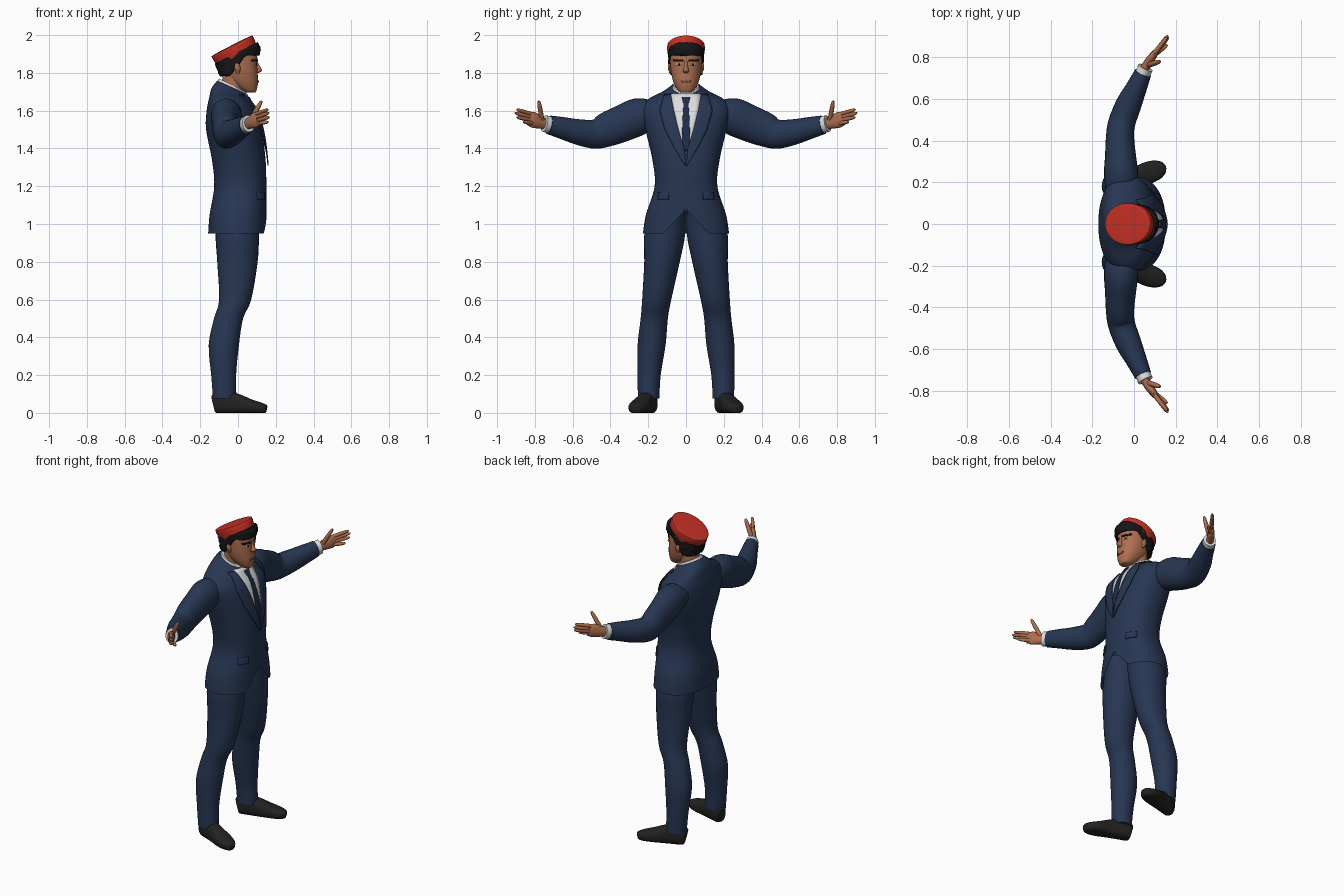
import bpy, bmesh, math, random
from mathutils import Vector, Matrix
from mathutils.bvhtree import BVHTree

random.seed(4)
if "Cube" in bpy.data.objects:
    bpy.data.objects.remove(bpy.data.objects["Cube"])


def material(name, rgb):
    m = bpy.data.materials.new(name)
    m.use_nodes = True
    m.diffuse_color = (*rgb, 1)
    m.node_tree.nodes["Principled BSDF"].inputs["Base Color"].default_value = (*rgb, 1)
    return m


SUIT = material("navy cloth", (0.02, 0.037, 0.085))
TIE = material("dark navy silk", (0.014, 0.026, 0.065))
SHIRT = material("white cotton", (0.72, 0.72, 0.74))
SKIN = material("tan skin", (0.42, 0.16, 0.08))
LIP = material("lip brown", (0.26, 0.085, 0.05))
HAIR = material("black hair", (0.008, 0.008, 0.009))
HAT = material("red felt", (0.56, 0.03, 0.018))
SHOE = material("black leather", (0.017, 0.016, 0.015))


def finish(name, bm, mat):
    bmesh.ops.remove_doubles(bm, verts=bm.verts, dist=0.00005)
    bmesh.ops.recalc_face_normals(bm, faces=bm.faces)
    me = bpy.data.meshes.new(name)
    bm.to_mesh(me)
    bm.free()
    me.materials.append(mat)
    ob = bpy.data.objects.new(name, me)
    bpy.context.collection.objects.link(ob)
    bpy.ops.object.select_all(action="DESELECT")
    ob.select_set(True)
    bpy.context.view_layer.objects.active = ob
    bpy.ops.object.shade_smooth_by_angle(angle=math.radians(50))
    return ob


def smooth_rows(rows, steps):
    """Catmull-Rom interpolation between section rows."""
    rows = [tuple(r) + (0,) * (6 - len(r)) for r in rows]
    out = []
    for i in range(len(rows) - 1):
        p = [rows[max(0, min(len(rows) - 1, i + k))] for k in (-1, 0, 1, 2)]
        for s in range(steps):
            t = s / steps
            out.append([b + t / 2 * (c - a + t * (2*a - 5*b + 4*c - d + t * (3*(b - c) + d - a)))
                        for a, b, c, d in zip(*p)])
    return out + [list(rows[-1])]


def loft(name, rows, mat, path=False, power=2.0, sides=24, steps=4, fix=None, caps=(True, True)):
    """Rows are x, y, z, half size, half size, tilt; rings lie flat or follow the path."""
    rows = smooth_rows(rows, steps)
    bm = bmesh.new()
    rings = []
    for i, (x, y, z, a, b, tilt) in enumerate(rows):
        u, v = Vector((1, 0, tilt)), Vector((0, 1, 0))
        if path:
            t = Vector(rows[min(i + 1, len(rows) - 1)][:3]) - Vector(rows[max(i - 1, 0)][:3])
            u = t.cross(Vector((0, 0, 1))).normalized()
            v = u.cross(t).normalized()
        ring = []
        for k in range(sides):
            c, s = math.cos(math.tau * k / sides), math.sin(math.tau * k / sides)
            c, s = (math.copysign(abs(w) ** (2 / power), w) for w in (c, s))
            co = Vector((x, y, z)) + u * a * c + v * b * s
            ring.append(bm.verts.new(fix(co) if fix else co))
        rings.append(ring)
    for r, q in zip(rings, rings[1:]):
        for k in range(sides):
            n = (k + 1) % sides
            bm.faces.new((r[k], r[n], q[n], q[k]))
    for on, ring in zip(caps, (rings[0], rings[-1])):
        if on:
            bm.faces.new(ring)
    return finish(name, bm, mat)


def plate(name, rows, mat, target, lift):
    """Thin sheet laid on the front of a target; rows are z, y start, y end."""
    tree = BVHTree.FromPolygons([v.co for v in target.data.vertices],
                                [p.vertices for p in target.data.polygons])
    bm = bmesh.new()
    grid, x = [], 0.05
    for r, q in zip(rows, rows[1:]):
        for s in range(6 if q is rows[-1] else 5):
            z, y0, y1 = (m + (n - m) * s / 5 for m, n in zip(r, q))
            line = []
            for k in range(7):
                y = y0 + (y1 - y0) * k / 6
                hit = tree.ray_cast(Vector((1, y, z)), Vector((-1, 0, 0)))[0]
                x = hit.x if hit else x
                line.append(bm.verts.new((x + lift, y, z)))
            grid.append(line)
    for r, q in zip(grid, grid[1:]):
        for k in range(6):
            bm.faces.new((r[k], r[k + 1], q[k + 1], q[k]))
    ob = finish(name, bm, mat)
    mod = ob.modifiers.new("thickness", "SOLIDIFY")
    mod.thickness, mod.offset = 0.006, 0
    return ob


# Jacket body with a cutaway front hem
def hem(co):
    if co.x > 0 and co.z < 1.1:
        co.z = max(co.z, 1.08 - 1.1 * abs(co.y))
    return co


jacket = loft("jacket", [
    (-.003, 0, .95, .155, .228), (0, 0, 1.05, .15, .212), (.012, 0, 1.2, .138, .166),
    (.004, 0, 1.34, .142, .178), (-.022, 0, 1.5, .147, .215), (-.036, 0, 1.6, .13, .236),
    (-.045, 0, 1.66, .107, .2, -.1), (-.045, 0, 1.695, .095, .125, -.25),
    (-.035, 0, 1.725, .075, .075, -.45)],
    SUIT, power=2.3, sides=64, steps=6, fix=hem, caps=(False, True))

# Shirt front, tie, and neck
plate("shirt_front", [(1.69, -.08, .08), (1.6, -.066, .066), (1.5, -.042, .042), (1.41, -.012, .012)],
      SHIRT, jacket, .004)
plate("tie", [(1.672, -.022, .022), (1.635, -.013, .013), (1.56, -.018, .018),
              (1.45, -.022, .022), (1.39, -.014, .014)], TIE, jacket, .009)
loft("collar", [(-.032, 0, 1.69, .088, .086, -.5), (-.03, 0, 1.735, .07, .068, -.5)], SHIRT)
loft("neck", [(-.04, 0, 1.64, .055, .055), (-.02, 0, 1.78, .062, .062)], SKIN)


# Head, trimmed to sit under the hat
def under_hat(co):
    co.z = min(co.z, 1.91 + .5 * co.x)
    return co


def hairline(co):
    co += Vector([random.uniform(-.004, .004) for _ in range(3)])
    co.z = max(co.z, min(1.895, max(1.785, 1.84 + 1.3 * co.x)) + random.uniform(-.005, .005))
    return under_hat(co)


head = loft("head", [
    (.065, 0, 1.695, .025, .028), (.055, 0, 1.71, .044, .045), (.03, 0, 1.75, .076, .066),
    (.012, 0, 1.8, .092, .079), (.002, 0, 1.85, .1, .084), (-.003, 0, 1.9, .103, .084),
    (0, 0, 1.96, .08, .07)], SKIN, sides=32, power=2.2, fix=under_hat)
loft("hair", [
    (-.045, 0, 1.78, .05, .07), (-.03, 0, 1.8, .073, .088), (-.013, 0, 1.85, .107, .092),
    (-.004, 0, 1.9, .118, .094), (-.002, 0, 1.94, .118, .094), (0, 0, 1.97, .1, .085)],
    HAIR, sides=40, power=2.2, fix=hairline)
loft("nose", [(.093, 0, 1.865, .008, .008), (.103, 0, 1.83, .016, .011),
              (.108, 0, 1.812, .019, .016), (.1, 0, 1.8, .01, .012)], SKIN, sides=12)
plate("mouth", [(1.761, -.026, .026), (1.75, -.022, .022)], LIP, head, .001)

# Tilted round hat
hat = loft("hat", [(0, 0, 0, .116, .094), (0, 0, .03, .121, .099), (0, 0, .054, .122, .1),
                   (0, 0, .061, .112, .092), (0, 0, .063, .05, .04)], HAT, sides=40)
hat.data.transform(Matrix.Translation((-.005, 0, 1.89)) @ Matrix.Rotation(math.radians(-27), 4, "Y"))


def on_floor(co):
    co.z = max(co.z, 0)
    return co


# Paired parts
for side, s in (("left", 1), ("right", -1)):
    def part(name, rows, mat, **kw):
        return loft(f"{side}_{name}", [(r[0], s * r[1], *r[2:]) for r in rows], mat, **kw)

    def sheet(name, rows, mat, target, lift):
        return plate(f"{side}_{name}", [(z, s * a, s * b) for z, a, b in rows], mat, target, lift)

    # Jacket trim
    sheet("lapel", [(1.685, .08, .115), (1.6, .064, .14), (1.5, .04, .112),
                    (1.4, .01, .06), (1.31, 0, .006)], SUIT, jacket, .011)
    sheet("pocket_flap", [(1.17, .09, .145), (1.13, .092, .15)], SUIT, jacket, .004)

    # Face
    part("ear", [(0, .082, 1.798, .007, .005), (-.003, .088, 1.825, .016, .008),
                 (-.006, .087, 1.85, .01, .006)], SKIN, sides=12)
    sheet("eyebrow", [(1.87, .016, .066), (1.86, .014, .064)], HAIR, head, .003)
    sheet("eye", [(1.849, .024, .05), (1.84, .026, .048)], SHIRT, head, .0)
    sheet("iris", [(1.849, .032, .042), (1.84, .032, .042)], HAIR, head, .001)

    # Sleeve, cuff
    part("sleeve", [
        (-.06, .15, 1.585, .075, .06), (-.062, .24, 1.572, .082, .097), (-.065, .33, 1.535, .074, .097),
        (-.067, .41, 1.503, .068, .092), (-.06, .48, 1.476, .065, .078), (-.027, .57, 1.487, .062, .068),
        (.01, .65, 1.507, .051, .059), (.043, .725, 1.525, .041, .05)], SUIT, path=True)
    part("cuff", [(.03, .7, 1.52, .036, .044), (.056, .75, 1.532, .037, .045)], SHIRT, path=True)

    # Hand
    part("palm", [(.04, .725, 1.527, .022, .028), (.065, .77, 1.536, .021, .032),
                  (.09, .805, 1.55, .019, .042), (.108, .832, 1.558, .012, .036)], SKIN, path=True, sides=16)
    fingers = {"index": (.1, .822, 1.583, .158, .896, 1.606), "middle": (.103, .825, 1.566, .163, .905, 1.588),
               "ring": (.103, .822, 1.55, .165, .895, 1.565), "pinky": (.1, .812, 1.533, .16, .86, 1.54),
               "thumb": (.068, .762, 1.55, .125, .78, 1.652)}
    for finger, f in fingers.items():
        base, tip = Vector(f[:3]), Vector(f[3:])
        r = .013 if finger == "thumb" else .011
        rows = [(*base.lerp(tip, t), r * k, r * k) for t, k in ((0, 1), (.45, 1), (.85, .8), (1, .4))]
        part(finger + "_finger", rows, SKIN, path=True, sides=10, steps=2)

    # Trouser leg
    part("trouser_leg", [
        (-.07, .198, .075, .062, .057), (-.076, .195, .2, .066, .061), (-.075, .182, .36, .08, .074),
        (-.05, .168, .5, .077, .072), (-.015, .155, .6, .085, .077), (-.003, .127, .8, .107, .094),
        (-.004, .112, .95, .115, .108), (0, .09, 1.1, .11, .085)], SUIT, sides=32)

    # Shoe
    part("shoe", [
        (-.127, .18, .05, .022, .04), (-.115, .184, .052, .036, .055), (-.06, .202, .056, .043, .06),
        (0, .222, .047, .045, .052), (.06, .243, .035, .053, .038), (.11, .26, .027, .047, .03),
        (.14, .27, .022, .03, .024), (.15, .273, .02, .012, .018)],
        SHOE, path=True, power=2.6, fix=on_floor)
